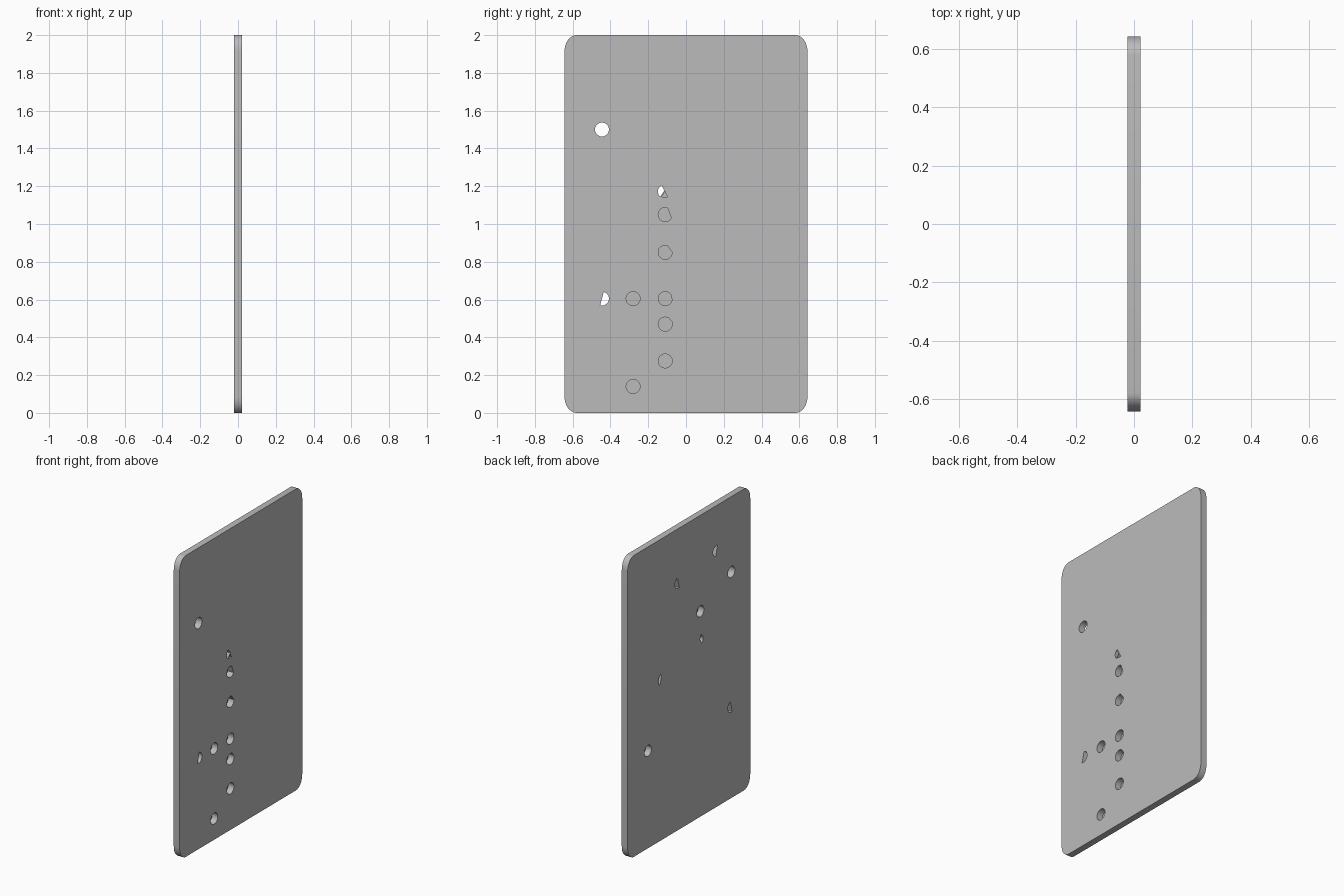
import bpy, bmesh, math

if "Cube" in bpy.data.objects:
    bpy.data.objects.remove(bpy.data.objects["Cube"])

T = 0.0215        # half thickness of the plate
R = 0.037         # hole radius
CAP = 0.002       # skin left at the bottom of a blind hole

grey = bpy.data.materials.new("plain_grey")
grey.diffuse_color = (0.5, 0.5, 0.5, 1)
grey.use_nodes = True
grey.node_tree.nodes["Principled BSDF"].inputs["Base Color"].default_value = grey.diffuse_color


def prism(bm, pts, x0, x1):
    """Extrude a (y, z) outline from x0 to x1."""
    a = [bm.verts.new((x0, y, z)) for y, z in pts]
    b = [bm.verts.new((x1, y, z)) for y, z in pts]
    n = len(pts)
    bm.faces.new(a[::-1])
    bm.faces.new(b)
    for i in range(n):
        j = (i + 1) % n
        bm.faces.new((a[i], a[j], b[j], b[i]))


def make_object(name, bm):
    bmesh.ops.recalc_face_normals(bm, faces=bm.faces)
    me = bpy.data.meshes.new(name)
    bm.to_mesh(me)
    bm.free()
    me.materials.append(grey)
    ob = bpy.data.objects.new(name, me)
    bpy.context.collection.objects.link(ob)
    return ob


def arc(y, z, a0, a1, n, ry=R, rz=R):
    return [(y + ry * math.cos(math.radians(a0 + (a1 - a0) * i / n)),
             z + rz * math.sin(math.radians(a0 + (a1 - a0) * i / n)))
            for i in range(n + 1)]


def disc(y, z, a0=0, a1=345):
    """Round hole, or a chord-cut one when the arc is shorter."""
    return arc(y, z, a0, a1, max(3, round((a1 - a0) / 15)))


# plate outline with elliptical corners
ry, rz = 0.065, 0.085
outline = []
for cy, cz, a in ((0.643 - ry, 2 - rz, 0), (ry - 0.643, 2 - rz, 90),
                  (ry - 0.643, rz, 180), (0.643 - ry, rz, 270)):
    outline += arc(cy, cz, a, a + 90, 8, ry, rz)
bm = bmesh.new()
prism(bm, outline, -T, T)
plate = make_object("plate", bm)

# holes going all the way through
through = [disc(-0.445, 1.5), disc(-0.445, 0.605, -105, 75),
           arc(-0.112, 1.172, 118, 228, 7) + [(-0.114, 1.176)]]

# blind holes opening on the right face
right = [disc(-0.11, 1.05, 70, 330), disc(-0.11, 0.85, 72, 360),
         disc(-0.11, 0.605, 30, 345), disc(-0.11, 0.47, 60, 380),
         disc(-0.11, 0.275), disc(-0.28, 0.605), disc(-0.28, 0.14),
         [(-0.128, 1.143), (-0.098, 1.143), (-0.1125, 1.172)]]

# blind holes opening on the left face
left = [disc(-0.29, 1.70, -75, 105), disc(0.11, 1.64, -105, 75),
        disc(-0.12, 1.363), disc(0.285, 1.065, -60, 90),
        disc(0.43, 0.647)]

bm = bmesh.new()
for group, x0, x1 in ((through, -T - 0.02, T + 0.02),
                      (right, CAP - T, T + 0.02),
                      (left, -T - 0.02, T - CAP)):
    for pts in group:
        prism(bm, pts, x0, x1)
cutter = make_object("hole_cutter", bm)
cutter.hide_render = True
cutter.hide_set(True)

mod = plate.modifiers.new("holes", 'BOOLEAN')
mod.operation = 'DIFFERENCE'
mod.solver = 'EXACT'
mod.use_self = True
mod.object = cutter
bpy.context.view_layer.objects.active = plate
plate.select_set(True)
bpy.ops.object.modifier_apply(modifier=mod.name)
bpy.data.objects.remove(cutter)
bpy.ops.object.shade_smooth_by_angle(angle=math.radians(30))
